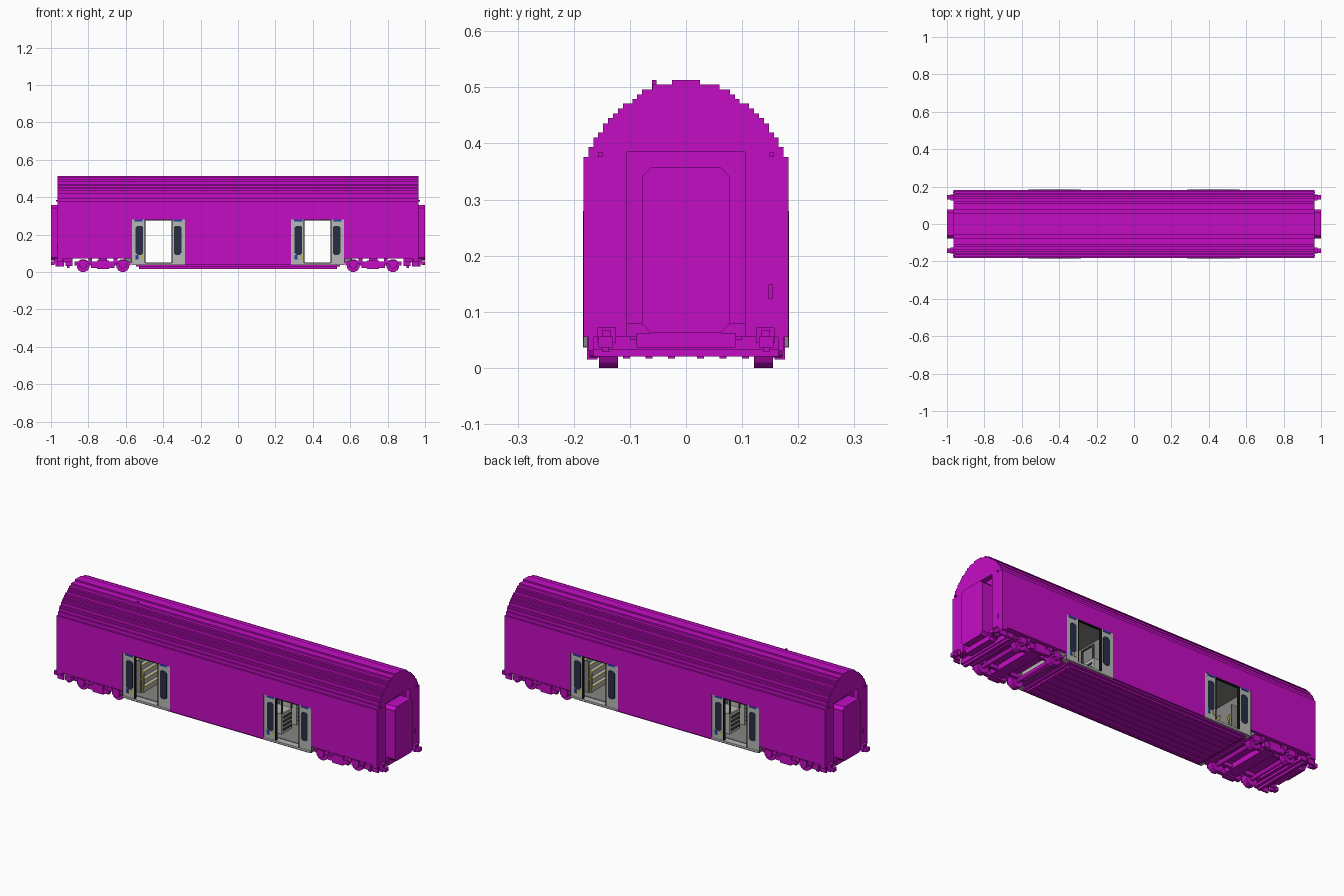
import bpy, bmesh, math
from mathutils import Matrix, Vector

cube = bpy.data.objects.get("Cube")
if cube:
    bpy.data.objects.remove(cube, do_unlink=True)


def material(name, rgb):
    m = bpy.data.materials.new(name)
    m.use_nodes = True
    m.diffuse_color = (*rgb, 1)
    m.node_tree.nodes["Principled BSDF"].inputs["Base Color"].default_value = (*rgb, 1)
    return m


MAGENTA = material("magenta", (0.55, 0.004, 0.55))
LIGHT = material("light grey", (0.48, 0.48, 0.47))
GREY = material("mid grey", (0.24, 0.24, 0.23))
DARK = material("dark grey", (0.07, 0.07, 0.07))
NAVY = material("navy glass", (0.02, 0.026, 0.06))
BLACK = material("black", (0.008, 0.008, 0.008))
BLUE = material("blue", (0.015, 0.06, 0.38))
YELLOW = material("yellow", (0.55, 0.48, 0.13))

# symmetry modes: list of (x sign, y sign)
ONE = [(1, 1)]
MX = [(1, 1), (-1, 1)]
MY = [(1, 1), (1, -1)]
QUAD = [(1, 1), (-1, 1), (1, -1), (-1, -1)]
TURN = [(1, 1), (-1, -1)]


def finish(name, bm, mat):
    bmesh.ops.recalc_face_normals(bm, faces=bm.faces)
    me = bpy.data.meshes.new(name)
    bm.to_mesh(me)
    bm.free()
    ob = bpy.data.objects.new(name, me)
    bpy.context.collection.objects.link(ob)
    me.materials.append(mat)
    return ob


def boxes(name, mat, items, sym=ONE):
    """Each item is x0, x1, y0, y1, z0, z1."""
    bm = bmesh.new()
    for x0, x1, y0, y1, z0, z1 in items:
        for sx, sy in sym:
            c = Vector((sx * (x0 + x1) / 2, sy * (y0 + y1) / 2, (z0 + z1) / 2))
            s = Matrix.Diagonal((abs(x1 - x0), abs(y1 - y0), abs(z1 - z0), 1))
            bmesh.ops.create_cube(bm, size=1, matrix=Matrix.Translation(c) @ s)
    return finish(name, bm, mat)


def prisms(name, mat, outlines, axis, a, b, sym=ONE):
    """Extrude 2D outlines (other axis, z) along x or y from a to b."""
    bm = bmesh.new()
    for pts in outlines:
        for sx, sy in sym:
            def at(p, t):
                x, y = (t, p[0]) if axis == "x" else (p[0], t)
                return bm.verts.new((sx * x, sy * y, p[1]))
            lo, hi = [at(p, a) for p in pts], [at(p, b) for p in pts]
            n = len(pts)
            bm.faces.new(lo)
            bm.faces.new(hi)
            for i in range(n):
                bm.faces.new((lo[i], lo[(i + 1) % n], hi[(i + 1) % n], hi[i]))
    return finish(name, bm, mat)


def chamfered(u0, u1, z0, z1, c):
    return [(u0 + c, z0), (u1 - c, z0), (u1, z0 + c), (u1, z1 - c),
            (u1 - c, z1), (u0 + c, z1), (u0, z1 - c), (u0, z0 + c)]


# Carbody with stepped arched roof: (half width, top height) of each layer
layers = [(.183, .376), (.174, .394), (.165, .411), (.157, .42), (.148, .436),
          (.139, .445), (.13, .453), (.121, .462), (.112, .471), (.095, .479),
          (.087, .487), (.078, .496), (.06, .505), (.025, .513)]
half, z = [], .037
for w, top in layers:
    half += [(w, z), (w, top)]
    z = top
outline = half + [(-w, h) for w, h in reversed(half)]
body = prisms("carbody", MAGENTA, [outline], "x", -.965, .965)

# Cut vestibules, doorways, bogie wells and end recesses
cuts = [[(.24, .61, -.168, .168, .05, .335)],
        [(.283, .567, .15, .2, .045, .28)],
        [(.57, 1.1, -.3, .3, 0, .055)],
        [(.572, .935, -.31, .31, -.01, .072)],
        [(.937, 1.1, -.105, .105, .02, .385)]]
for i, c in enumerate(cuts):
    cutter = boxes("cutter", MAGENTA, c, QUAD if i == 1 else MX)
    cutter.hide_render = True
    mod = body.modifiers.new("cut", "BOOLEAN")
    mod.operation, mod.solver, mod.object = "DIFFERENCE", "EXACT", cutter
    bpy.context.view_layer.objects.active = body
    bpy.ops.object.modifier_apply(modifier=mod.name)
    bpy.data.objects.remove(cutter, do_unlink=True)
while len(body.data.materials) > 1:
    body.data.materials.pop()
body.data.materials.append(GREY)
for f in body.data.polygons:
    c = f.center
    inside = .23 < abs(c.x) < .62 and abs(c.y) < .1825 and .042 < c.z < .34
    f.material_index = 1 if inside else 0

# Roof stud, end lamps and end plate
boxes("roof_stud", MAGENTA, [(-.568, -.56, -.061, -.053, .49, .513)])
boxes("end_lamps", MAGENTA, [(.96, .972, .149, .157, .376, .384)], QUAD)
boxes("end_plates", MAGENTA, [(.96, .968, .147, .155, .124, .149)], TURN)

# Gangways
prisms("gangway", MAGENTA, [chamfered(-.078, .078, .062, .357, .016)], "x", .93, 1.0, MX)
boxes("gangway_ledge", MAGENTA, [(.93, .965, -.088, .088, .036, .062),
                                 (.93, .96, -.105, .105, .055, .08)], MX)

# Open sliding doors: panels, windows, trims, sills
panels = [(.283, .355), (.495, .567)]
boxes("door_panels", LIGHT, [(a, b, .168, .182, .045, .28) for a, b in panels], QUAD)
prisms("door_windows", NAVY, [chamfered(.302, .343, .092, .247, .01),
                              chamfered(.507, .548, .092, .247, .01)], "y", .18, .1835, QUAD)
boxes("door_edges", BLACK, [(.351, .356, .167, .1835, .047, .28),
                            (.494, .499, .167, .1835, .047, .28),
                            (.355, .495, .17, .1835, .275, .28)], QUAD)
boxes("door_top_lights", BLUE, [(.3, .345, .18, .184, .27, .28),
                                (.51, .553, .18, .184, .27, .28)], QUAD)
boxes("door_sills", LIGHT, [(.283, .567, .15, .184, .036, .047)], QUAD)
boxes("blue_stickers", BLUE, [(-.548, -.533, -.184, -.18, .068, .09),
                              (.302, .318, -.184, -.18, .068, .09)], TURN)
boxes("yellow_stickers", YELLOW, [(-.522, -.508, -.184, -.18, .068, .09),
                                  (.335, .348, -.184, -.18, .068, .09)], TURN)

# Vestibule interior: stairs with yellow rails on the outer side, cabinets inside
steps = [(.5 + .021 * i, .61, -.095, .095, .05, .075 + .025 * i) for i in range(5)]
boxes("stairs", LIGHT, steps, MX)
boxes("step_edges", YELLOW, [(x0 - .002, x0 + .005, -.095, .095, z1 - .004, z1 + .002)
                             for x0, x1, y0, y1, z0, z1 in steps], MX)
prisms("stair_rails", YELLOW, [[(.497, .135), (.61, .27), (.61, .29), (.497, .155)]],
       "y", .096, .106, QUAD)
boxes("stair_posts", YELLOW, [(.497, .505, .097, .105, .05, .15)], QUAD)
boxes("stair_side_walls", GREY, [(.508, .61, .106, .112, .05, .22)], QUAD)
boxes("cabinets", LIGHT, [(.24, .34, .02, .11, .05, .16)], QUAD)
boxes("cabinet_grilles", DARK, [(.338, .344, .032, .098, .065 + .022 * i, .075 + .022 * i)
                                for i in range(4)], QUAD)
boxes("cabinet_rails", DARK, [(.335, .343, .02, .028, .16, .235),
                              (.335, .343, .102, .11, .16, .235),
                              (.335, .343, .02, .11, .228, .235)], QUAD)

# Lowered underframe between the bogies
boxes("underframe", MAGENTA, [(-.545, .545, -.174, .174, .029, .04),
                              (-.53, .53, -.157, .157, .02, .03)])
boxes("underframe_ribs", MAGENTA, [(-.53, .53, y, y + .012, .017, .021)
                                   for y in (.02, .06, .1, .14)], MY)

# Bogie wheels and axles
bm = bmesh.new()
for sx in (-1, 1):
    for x in (.616, .828):
        for y, length, r in ((.138, .034, .035), (-.138, .034, .035), (0, .26, .011),
                             (.162, .02, .016), (-.162, .02, .016)):
            m = (Matrix.Translation((sx * x, y, .034)) @ Matrix.Rotation(math.pi / 2, 4, "X")
                 @ Matrix.Rotation(math.pi / 12, 4, "Z"))
            bmesh.ops.create_cone(bm, cap_ends=True, segments=12, radius1=r, radius2=r,
                                  depth=length, matrix=m)
for v in bm.verts:
    v.co.z = max(v.co.z, 0)
finish("wheels_and_axles", bm, MAGENTA)

# Bogie frames, bolsters, axle boxes and side equipment
boxes("bogie_side_frames", MAGENTA, [
    (.575, .87, .155, .168, .042, .056), (.66, .785, .15, .172, .022, .045),
    (.69, .755, .158, .176, .015, .062), (.595, .637, .155, .174, .03, .062),
    (.807, .849, .155, .174, .03, .062), (.645, .665, .15, .17, .05, .075),
    (.78, .8, .15, .17, .05, .075), (.575, .87, .1, .117, .035, .055)], QUAD)
boxes("bogie_cross_beams", MAGENTA, [
    (.575, .592, -.16, .16, .035, .056), (.69, .755, -.155, .155, .03, .06),
    (.857, .874, -.16, .16, .035, .056), (.7, .745, -.05, .05, .05, .075)], MX)

# End beams, steps and stepped buffers
boxes("end_beams", MAGENTA, [(.885, .922, -.174, .174, .032, .058),
                             (.9, .915, -.165, .165, .02, .034),
                             (.885, .94, -.1, .1, .05, .075)], MX)
boxes("buffers", MAGENTA, [
    (.93, .985, .135, .15, .05, .068), (.965, .982, .125, .158, .044, .072),
    (.98, 1.0, .13, .156, .036, .056), (.955, .975, .137, .15, .028, .05),
    (.93, .967, .165, .174, .03, .058)], QUAD)
